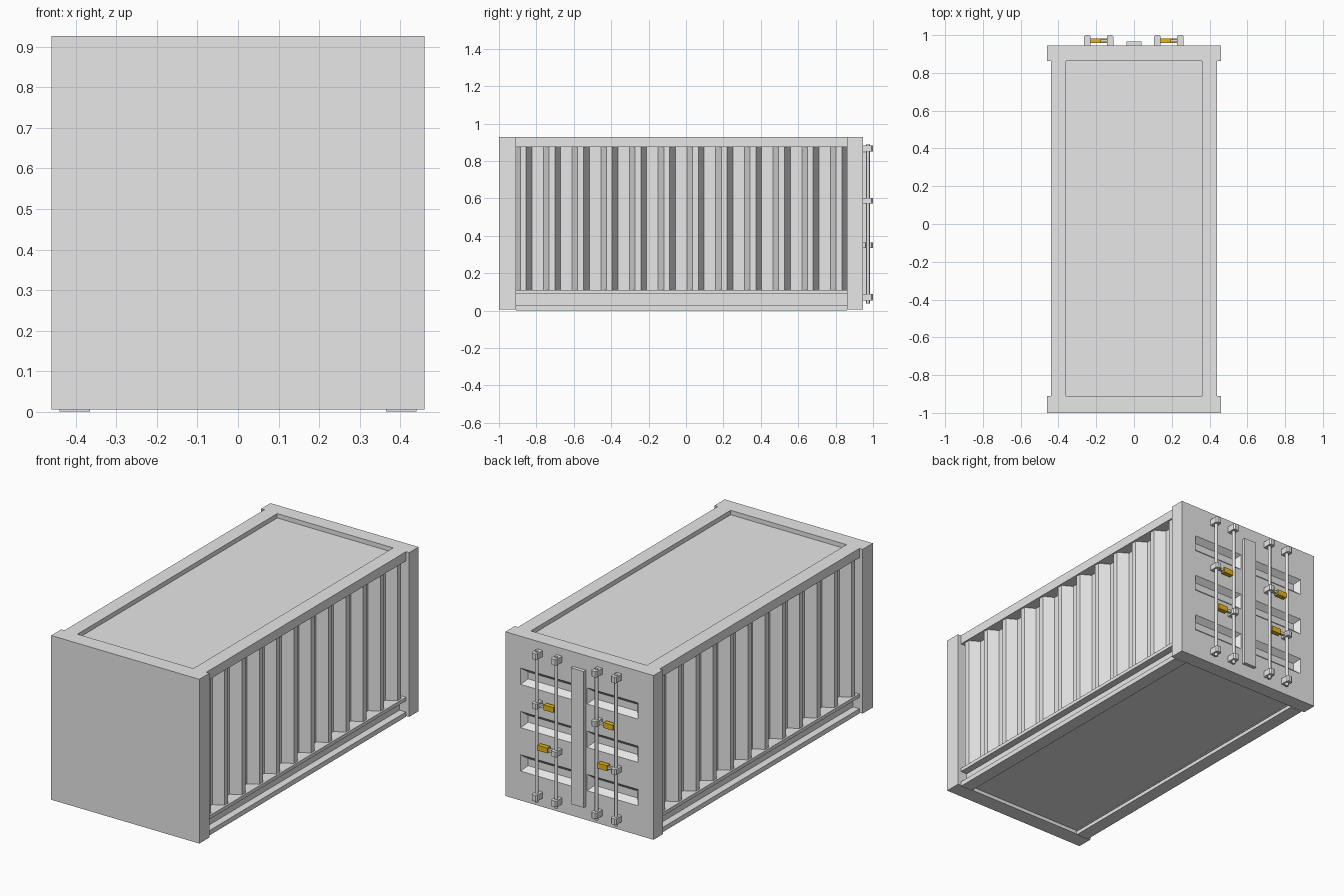
import bpy, bmesh, math
from mathutils import Vector

if "Cube" in bpy.data.objects:
    bpy.data.objects.remove(bpy.data.objects["Cube"])


def material(name, rgb):
    m = bpy.data.materials.new(name)
    m.diffuse_color = (*rgb, 1)
    m.use_nodes = True
    m.node_tree.nodes["Principled BSDF"].inputs["Base Color"].default_value = m.diffuse_color
    return m


GREY = material("light grey", (0.8, 0.8, 0.8))
YELLOW = material("yellow", (0.85, 0.5, 0.01))


def finish(name, bm, mat=GREY):
    bmesh.ops.recalc_face_normals(bm, faces=bm.faces[:])
    me = bpy.data.meshes.new(name)
    bm.to_mesh(me)
    bm.free()
    ob = bpy.data.objects.new(name, me)
    me.materials.append(mat)
    bpy.context.collection.objects.link(ob)
    return ob


def box(name, x, y, z, mat=GREY, chamfer=0):
    """Box from (min, max) ranges, with optional chamfered upright edges."""
    bm = bmesh.new()
    bmesh.ops.create_cube(bm, size=1)
    for v in bm.verts:
        v.co = Vector([r[0] + (c + 0.5) * (r[1] - r[0]) for c, r in zip(v.co, (x, y, z))])
    if chamfer:
        upright = [e for e in bm.edges if abs(e.verts[0].co.z - e.verts[1].co.z) > 1e-5]
        bmesh.ops.bevel(bm, geom=upright, offset=chamfer, segments=1, affect='EDGES')
    return finish(name, bm, mat)


def mirror(ob):
    ob.modifiers.new("mirror", 'MIRROR')
    return ob


Y0, Y1 = -0.91, 0.862       # span between the end frames
TOP = 0.927

# Front end wall and the inner body (recessed roof and floor)
box("front_wall", (-0.46, 0.46), (-1, Y0), (0.005, TOP))
box("inner_body", (-0.365, 0.365), (Y0, Y1), (0.025, 0.902))

# Long rails: roof rail, side ledge, channel web, floor rail
mirror(box("roof_rail", (0.36, 0.44), (Y0, Y1), (0.875, TOP)))
mirror(box("side_ledge", (0.36, 0.44), (Y0, Y1), (0.09, 0.11)))
mirror(box("channel_web", (0.36, 0.40), (Y0, Y1), (0.02, 0.095)))
mirror(box("floor_rail", (0.365, 0.44), (Y0, Y1), (0.0, 0.027)))

# Corrugated side walls
XIN, XOUT, PITCH = 0.375, 0.43, 0.1535
path = []
for i in range(12):
    y = Y0 + 0.002 + i * PITCH - 0.008
    for dy, x in ((0, XIN), (0.03, XOUT), (0.061, XOUT), (0.092, XIN)):
        path.append((x, min(max(y + dy, Y0), Y1)))
path.append((XIN, Y1))
bm = bmesh.new()
cols = [[bm.verts.new((x, y, z)) for z in (0.105, 0.88)] for x, y in path]
for a, b in zip(cols, cols[1:]):
    if (a[0].co - b[0].co).length > 1e-5:
        bm.faces.new((a[0], b[0], b[1], a[1]))
wall = finish("corrugated_wall", bm)
if wall.data.polygons[0].normal.x < 0:
    wall.data.flip_normals()
mirror(wall)

# Door end: face grid with six bevelled pockets, extruded into a block
YD = 0.945
xs = [-0.46, -0.365, -0.048, 0.048, 0.365, 0.46]
zs = [0.005, 0.17, 0.262, 0.414, 0.505, 0.657, 0.748, TOP]
bm = bmesh.new()
grid = [[bm.verts.new((x, YD, z)) for z in zs] for x in xs]
for i in range(len(xs) - 1):
    for j in range(len(zs) - 1):
        ring = [grid[i][j], grid[i + 1][j], grid[i + 1][j + 1], grid[i][j + 1]]
        if i in (1, 3) and j % 2 == 1:
            cx, cz = (xs[i] + xs[i + 1]) / 2, (zs[j] + zs[j + 1]) / 2
            inner = []
            for v in ring:
                sx, sz = math.copysign(0.025, cx - v.co.x), math.copysign(0.026, cz - v.co.z)
                inner.append(bm.verts.new((v.co.x + sx, YD - 0.03, v.co.z + sz)))
            bm.faces.new(inner)
            for k in range(4):
                n = (k + 1) % 4
                bm.faces.new((ring[k], ring[n], inner[n], inner[k]))
        else:
            bm.faces.new(ring)
rim = [e for e in bm.edges if e.is_boundary]
ext = bmesh.ops.extrude_edge_only(bm, edges=rim)["geom"]
for v in ext:
    if isinstance(v, bmesh.types.BMVert):
        v.co.y = Y1
bmesh.ops.holes_fill(bm, edges=[e for e in bm.edges if e.is_boundary])
finish("door_end", bm)

# Cover strip over the door joint
box("door_joint_strip", (-0.04, 0.04), (YD - 0.01, 0.965), (0.08, 0.845))


# Locking rods with brackets
def bracket(name, x, z, h=0.034):
    box(name, (x - 0.017, x + 0.017), (YD - 0.005, 1.0), (z - h / 2, z + h / 2), chamfer=0.007)


def locking_rod(x):
    bm = bmesh.new()
    bmesh.ops.create_cone(bm, cap_ends=True, segments=12, radius1=0.0095, radius2=0.0095, depth=0.85)
    rod = finish("locking_rod", bm)
    rod.location = (x, 0.973, 0.463)
    for p in rod.data.polygons:
        p.use_smooth = abs(p.normal.z) < 0.5
    for z in (0.867, 0.072):
        bracket("rod_bracket", x, z)


# Handle: bracket on one rod, bar and yellow grip reaching to the other rod
def handle(x_from, x_to, z):
    s = 1 if x_to > x_from else -1
    bracket("handle_bracket", x_from, z, 0.03)
    box("handle_bar", sorted((x_from, x_to - s * 0.02)), (0.963, 0.977), (z - 0.007, z + 0.007))
    box("handle_grip", sorted((x_to - s * 0.072, x_to - s * 0.012)), (0.957, 0.983),
        (z - 0.015, z + 0.015), YELLOW)


for left, right in ((-0.247, -0.126), (0.124, 0.245)):
    locking_rod(left)
    locking_rod(right)
    handle(right, left, 0.587)
    handle(left, right, 0.35)
